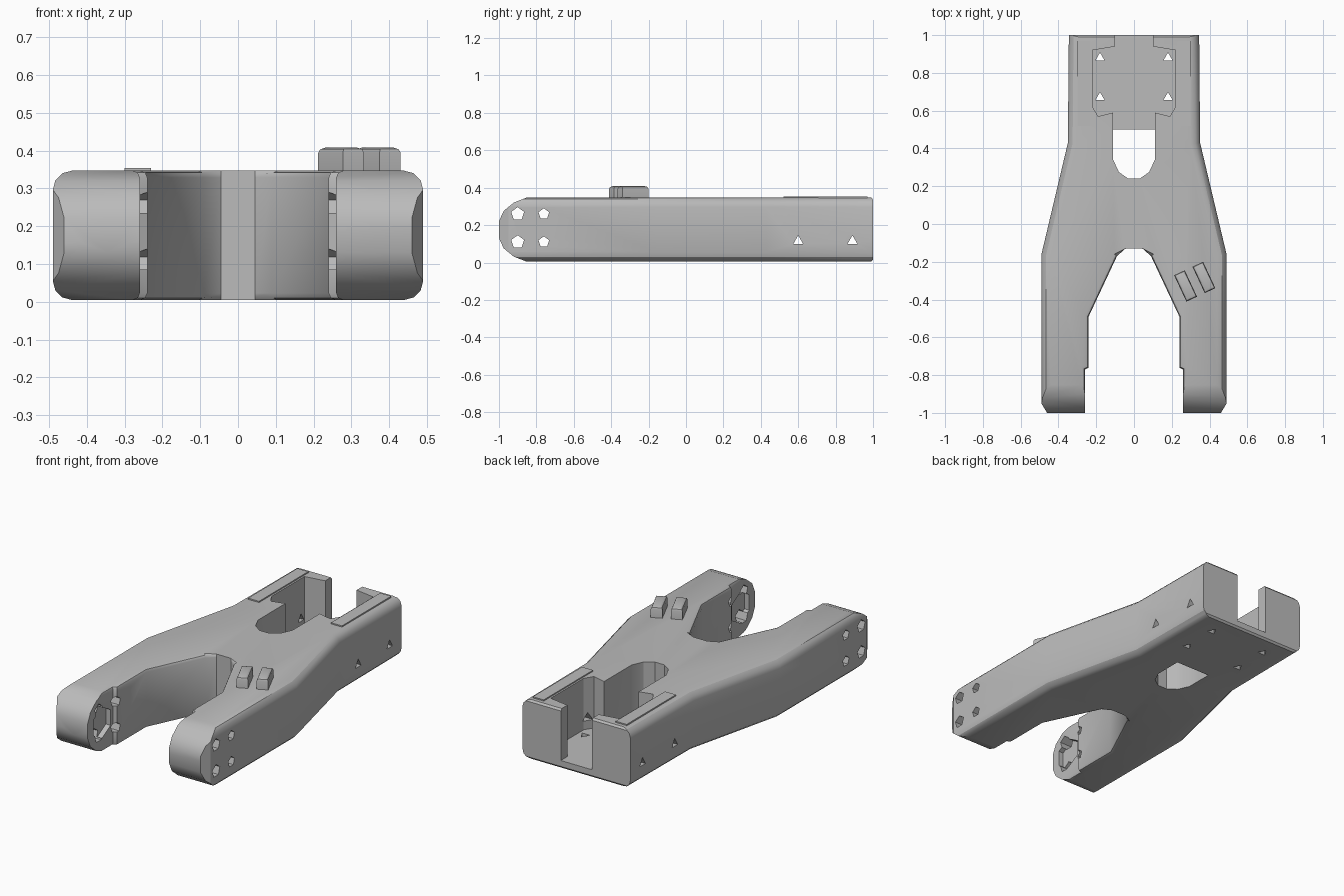
import bpy, bmesh, math
from mathutils import Matrix, Vector

cube = bpy.data.objects.get("Cube")
if cube:
    bpy.data.objects.remove(cube, do_unlink=True)

grey = bpy.data.materials.new("plain grey")
grey.use_nodes = True
COLOUR = (0.5, 0.5, 0.5, 1)
grey.diffuse_color = COLOUR
grey.node_tree.nodes["Principled BSDF"].inputs["Base Color"].default_value = COLOUR


def finish(name, bm):
    bmesh.ops.recalc_face_normals(bm, faces=bm.faces)
    mesh = bpy.data.meshes.new(name)
    bm.to_mesh(mesh)
    bm.free()
    mesh.materials.append(grey)
    obj = bpy.data.objects.new(name, mesh)
    bpy.context.collection.objects.link(obj)
    return obj


def prism(points, low, high, axis="z"):
    """Extrude a closed profile along z, or a (y, z) profile along x."""
    bm = bmesh.new()
    place = (lambda a, b: (a, b, low)) if axis == "z" else (lambda a, b: (low, a, b))
    face = bm.faces.new([bm.verts.new(place(*p)) for p in points])
    moved = bmesh.ops.extrude_face_region(bm, geom=[face])["geom"]
    step = Vector((0, 0, high - low)) if axis == "z" else Vector((high - low, 0, 0))
    bmesh.ops.translate(bm, vec=step, verts=[v for v in moved if isinstance(v, bmesh.types.BMVert)])
    return bm


def rect(x0, x1, y0, y1):
    return [(x0, y0), (x1, y0), (x1, y1), (x0, y1)]


def ngon(cx, cy, radius, sides, turn=math.pi / 2):
    angles = [turn + math.tau * i / sides for i in range(sides)]
    return [(cx + radius * math.cos(a), cy + radius * math.sin(a)) for a in angles]


def mirrored(half):
    """Close a right-hand profile across the first coordinate."""
    return half + [(-a, b) for a, b in reversed(half)]


def cut(target, bm, operation="DIFFERENCE"):
    cutter = finish("cutter", bm)
    cutter.hide_render = True
    mod = target.modifiers.new("cut", "BOOLEAN")
    mod.operation, mod.object, mod.solver = operation, cutter, "EXACT"
    bpy.context.view_layer.objects.active = target
    bpy.ops.object.modifier_apply(modifier=mod.name)
    bpy.data.objects.remove(cutter, do_unlink=True)


def smooth(obj, angle=30):
    bpy.ops.object.select_all(action="DESELECT")
    obj.select_set(True)
    bpy.context.view_layer.objects.active = obj
    bpy.ops.object.shade_smooth_by_angle(angle=math.radians(angle))


# Forked body outline, from the crotch round to the rear block
BOTTOM, TOP, FLOOR = 0.005, 0.347, 0.05
inner = [(0.045, -0.13), (0.09, -0.17), (0.24, -0.49), (0.24, -0.76), (0.26, -0.77), (0.26, -1)]
outer = [(0.46, -1), (0.49, -0.95), (0.49, -0.16), (0.35, 0.43), (0.345, 1)]
bm = prism(mirrored(inner + outer), BOTTOM, TOP)


def soften(width, segments, chosen):
    edges = [e for e in bm.edges
             if abs(e.verts[0].co.z - e.verts[1].co.z) < 0.001
             and all(chosen(v.co) for v in e.verts)
             and abs((e.verts[0].co - e.verts[1].co).y) > 0.001]
    bmesh.ops.bevel(bm, geom=edges, offset=width, segments=segments,
                    profile=0.5, affect="EDGES", clamp_overlap=True)


soften(0.05, 3, lambda c: abs(c.x) > 0.33)
soften(0.018, 2, lambda c: abs(c.x) < 0.27 and c.y < -0.1)
body = finish("forked_body", bm)

# Rounded leg tips
tip = [(-1, 0.045), (-0.975, 0.1), (-0.92, 0.145), (-0.85, 0.172), (0.99, 0.172), (1, 0.16)]
middle = (BOTTOM + TOP) / 2
side = [(y, middle + h) for y, h in tip] + [(y, middle - h) for y, h in reversed(tip)]
cut(body, prism(side, -1, 1, "x"), "INTERSECT")

# Through opening, rear socket, neck and rear slot
arch = [(0.03, 0.24), (0.08, 0.275), (0.11, 0.34), (0.11, 0.5)]
cut(body, prism(mirrored(arch), -1, 1))
socket = [(0.11, 0.49), (0.11, 0.59), (0.19, 0.57), (0.22, 0.62), (0.22, 0.92),
          (0.1, 0.94), (0.1, 1.1)]
cut(body, prism(mirrored(socket), FLOOR, 1))

# Shallow recesses inside the leg tips
for s in (-1, 1):
    cut(body, prism(ngon(-0.87, middle, 0.09, 6), s * 0.2, s * 0.29, "x"))

# Screw holes through leg tips and rear block
for y, radius in ((-0.9, 0.036), (-0.76, 0.03)):
    for z in (0.11, 0.26):
        cut(body, prism(ngon(y, z, radius, 5), -1, 1, "x"))
for y in (0.6, 0.89):
    cut(body, prism(ngon(y, 0.115, 0.03, 3), -1, 1, "x"))
for x in (-0.18, 0.18):
    for y in (0.67, 0.88):
        cut(body, prism(ngon(x, y, 0.028, 3), -1, 0.2))
smooth(body)

# Raised pads on the rear rails
for label, s in (("left", 1), ("right", -1)):
    x0, x1 = sorted((s * 0.23, s * 0.3))
    finish("rail_pad_" + label, prism(rect(x0, x1, 0.52, 0.97), TOP - 0.01, TOP + 0.007))

# Pair of angled buttons
for label, x, y in (("inner", 0.273, -0.328), ("outer", 0.37, -0.283)):
    bm = prism(rect(-0.031, 0.031, -0.077, 0.077), TOP - 0.02, 0.408)
    top = [e for e in bm.edges if all(v.co.z > TOP for v in e.verts)]
    bmesh.ops.bevel(bm, geom=top, offset=0.014, segments=2, profile=0.5, affect="EDGES")
    bm.transform(Matrix.Translation((x, y, 0)) @ Matrix.Rotation(math.radians(25), 4, "Z"))
    smooth(finish("button_" + label, bm))
